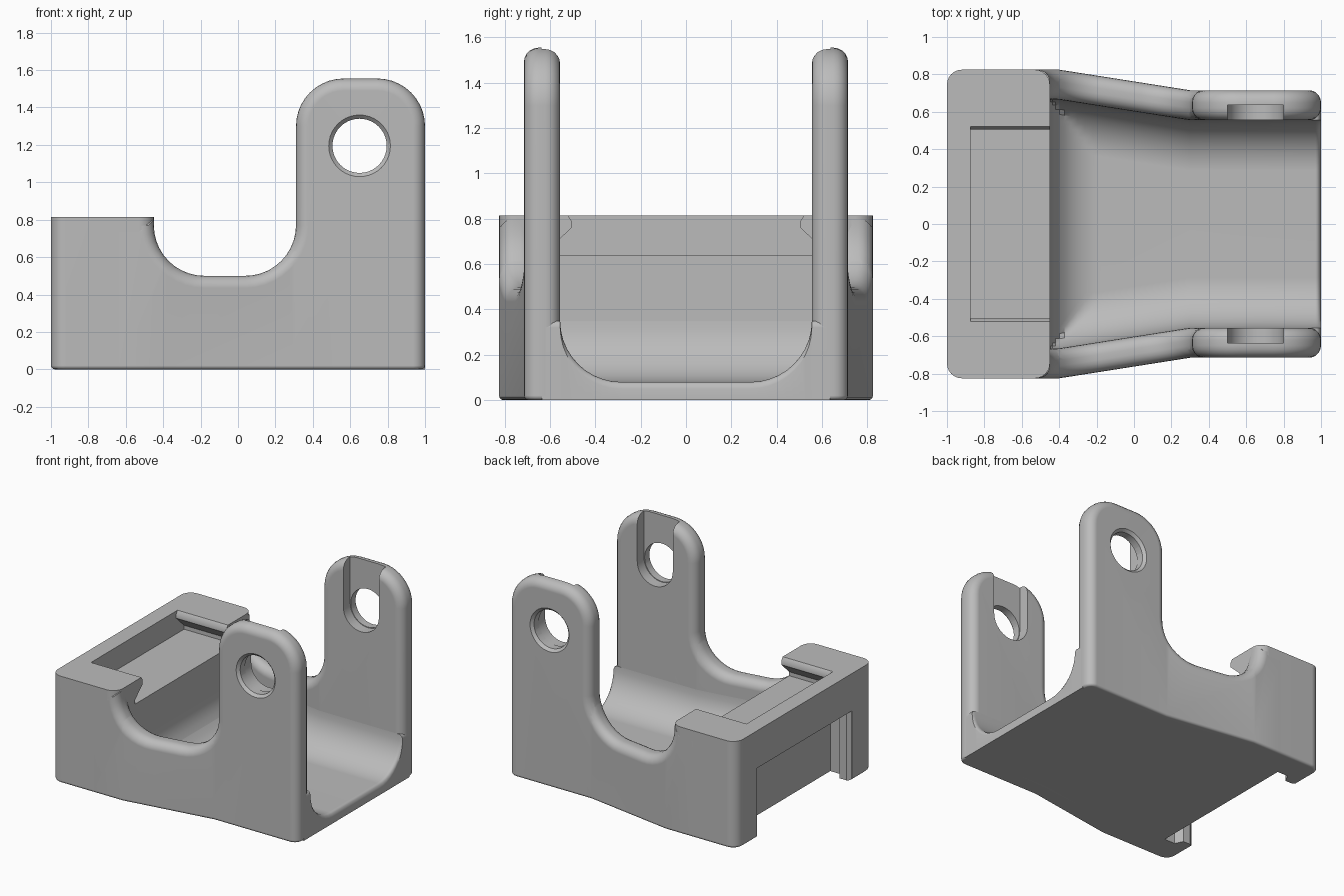
import bpy, bmesh
from math import sin, cos, pi, radians
from mathutils import Matrix, Vector

cube = bpy.data.objects.get("Cube")
if cube:
    bpy.data.objects.remove(cube)

GREY = (0.5, 0.5, 0.5, 1)
mat = bpy.data.materials.new("plain_grey")
mat.use_nodes = True
mat.diffuse_color = GREY
mat.node_tree.nodes["Principled BSDF"].inputs["Base Color"].default_value = GREY

FILLET = 0.27
THICK = 0.16
OUTER = 0.715


def arc(cx, cy, r, a0, a1, n=10):
    angles = [radians(a0 + (a1 - a0) * i / n) for i in range(n + 1)]
    return [(cx + r * cos(a), cy + r * sin(a)) for a in angles]


def flare(x):
    """Sideways widening of the walls towards the block."""
    return 0.11 * min(1, max(0, (0.3 - x) / 0.7))


def prism(points, axis, lo, hi):
    """Extrude a 2D profile along one axis; returns the bmesh."""
    place = {"x": lambda a, b: (lo, a, b), "y": lambda a, b: (a, lo, b),
             "z": lambda a, b: (a, b, lo)}[axis]
    step = Vector([hi - lo if c == axis else 0 for c in "xyz"])
    bm = bmesh.new()
    face = bm.faces.new([bm.verts.new(place(*p)) for p in points])
    new = bmesh.ops.extrude_face_region(bm, geom=[face])["geom"]
    bmesh.ops.translate(bm, vec=step, verts=[g for g in new if isinstance(g, bmesh.types.BMVert)])
    bmesh.ops.recalc_face_normals(bm, faces=bm.faces)
    return bm


def to_object(bm, name):
    mesh = bpy.data.meshes.new(name)
    bm.to_mesh(mesh)
    bm.free()
    mesh.materials.append(mat)
    obj = bpy.data.objects.new(name, mesh)
    bpy.context.collection.objects.link(obj)
    return obj


def activate(obj):
    bpy.ops.object.select_all(action="DESELECT")
    obj.select_set(True)
    bpy.context.view_layer.objects.active = obj


def cut(obj, bm):
    tool = to_object(bm, "cutter")
    tool.hide_render = True
    mod = obj.modifiers.new("cut", "BOOLEAN")
    mod.operation, mod.solver, mod.object = "DIFFERENCE", "EXACT", tool
    activate(obj)
    bpy.ops.object.modifier_apply(modifier=mod.name)
    bpy.data.objects.remove(tool)


def finish(obj):
    activate(obj)
    bpy.ops.object.shade_smooth_by_angle(angle=radians(35))
    obj.modifiers.new("normals", "WEIGHTED_NORMAL").keep_sharp = True


def soften_bottom(bm):
    edges = [e for e in bm.edges if all(abs(v.co.z) < 1e-4 for v in e.verts)]
    bmesh.ops.bevel(bm, geom=edges, offset=0.02, segments=3, profile=0.5, affect="EDGES")


# Side walls: rounded profile with a tall ear, flared towards the block
outline = [(-0.7, -0.2), (1, -0.2)]
outline += arc(0.745, 1.3, 0.255, 0, 90) + arc(0.565, 1.3, 0.255, 90, 180)
outline += arc(0.04, 0.77, FILLET, 0, -90) + arc(-0.18, 0.77, FILLET, -90, -180)
outline += [(-0.45, 0.8), (-0.7, 0.8)]
bm = prism(outline, "y", OUTER - THICK, OUTER)
rim = [e for e in bm.edges if abs(e.verts[0].co.y - e.verts[1].co.y) < 1e-5]
bmesh.ops.bevel(bm, geom=rim, offset=0.065, segments=5, profile=0.5,
                affect="EDGES", clamp_overlap=False)
for x in (-0.4, 0.3):
    bmesh.ops.bisect_plane(bm, geom=bm.verts[:] + bm.edges[:] + bm.faces[:],
                           plane_co=(x, 0, 0), plane_no=(1, 0, 0))
res = bmesh.ops.bisect_plane(bm, geom=bm.verts[:] + bm.edges[:] + bm.faces[:],
                             plane_co=(0, 0, 0), plane_no=(0, 0, -1), clear_outer=True)
bmesh.ops.holes_fill(bm, edges=[e for e in bm.edges if e.is_boundary])
for v in bm.verts:
    v.co.y += flare(v.co.x)
bmesh.ops.recalc_face_normals(bm, faces=bm.faces)
soften_bottom(bm)
walls = to_object(bm, "side_walls")

# Pin hole, its softened outer rim, and the inner drop-in slot
PIN_X, PIN_Z, PIN_R = 0.65, 1.195, 0.145
cut(walls, prism(arc(PIN_X, PIN_Z, PIN_R, 0, 351, 39), "y", 0.4, 0.9))
rim_cone = bmesh.new()
bmesh.ops.create_cone(rim_cone, cap_ends=True, segments=40, radius1=PIN_R + 0.04,
                      radius2=PIN_R - 0.02, depth=0.06,
                      matrix=Matrix.Translation((PIN_X, OUTER - 0.01, PIN_Z)) @ Matrix.Rotation(pi / 2, 4, "X"))
cut(walls, rim_cone)
slot = arc(PIN_X, PIN_Z, PIN_R + 0.005, 180, 360, 20) + [(PIN_X + PIN_R + 0.005, 1.8), (PIN_X - PIN_R - 0.005, 1.8)]
cut(walls, prism(slot, "y", 0.4, 0.637))
mirror = walls.modifiers.new("mirror", "MIRROR")
mirror.use_axis = (False, True, False)
activate(walls)
bpy.ops.object.modifier_apply(modifier=mirror.name)
finish(walls)

# Cradle floor: grid with fillets against the walls and the block
STEPS = 10
turns = [pi / 2 * i / STEPS for i in range(STEPS + 1)]
reach = [FILLET * (1 - cos(a)) for a in turns]
rows = sorted([-0.47, -0.4, 0.3] + [-0.45 + d for d in reach] + [0.97, 0.98, 0.991, 1])
drop = {0.98: 0.002, 0.991: 0.009, 1: 0.03}


def rise(d):
    u = min(1, max(0, 1 - d / FILLET))
    return FILLET * (1 - (1 - u * u) ** 0.5)


bm = bmesh.new()
grid = []
for x in rows:
    half = OUTER - THICK + flare(x)
    dists = [-0.08] + reach
    ys = [d - half for d in dists] + [half - d for d in reversed(dists)]
    grid.append([bm.verts.new((x, y, 0.08 - drop.get(x, 0) +
                 max(rise(half - abs(y)), rise(x + 0.45)))) for y in ys])
for a, b in zip(grid, grid[1:]):
    for i in range(len(a) - 1):
        bm.faces.new((a[i], b[i], b[i + 1], a[i + 1]))
new = bmesh.ops.extrude_face_region(bm, geom=bm.faces[:])["geom"]
for g in new:
    if isinstance(g, bmesh.types.BMVert):
        g.co.z = 0
bmesh.ops.recalc_face_normals(bm, faces=bm.faces)
finish(to_object(bm, "cradle_floor"))

# End block with rounded upright corners
R, WIDE, FRONT = 0.08, 0.825, -0.45
plan = (arc(FRONT - R, WIDE - R, R, 0, 90, 6) + arc(-1 + R, WIDE - R, R, 90, 180, 6)
        + arc(-1 + R, R - WIDE, R, 180, 270, 6) + arc(FRONT - R, R - WIDE, R, 270, 360, 6))
bm = prism(plan, "z", 0, 0.815)
soften_bottom(bm)
block = to_object(bm, "end_block")


def both_sides(half):
    return half + [(-a, b) for a, b in reversed(half)]


# Undercut pocket in the top, open towards the cradle
pocket = both_sides([(0.6, 0.64), (0.6, 0.67), (0.505, 0.76), (0.505, 0.79), (0.525, 0.82), (0.525, 0.9)])
cut(block, prism(pocket, "x", -0.875, -0.4))

# Railed recess in the end face, open at the bottom
recess = both_sides([(0.57, -1.1), (0.57, -0.995), (0.55, -0.97), (0.55, -0.91), (0.61, -0.88), (0.61, -0.79)])
cut(block, prism([(x, y) for y, x in recess], "z", -0.1, 0.53))
finish(block)
